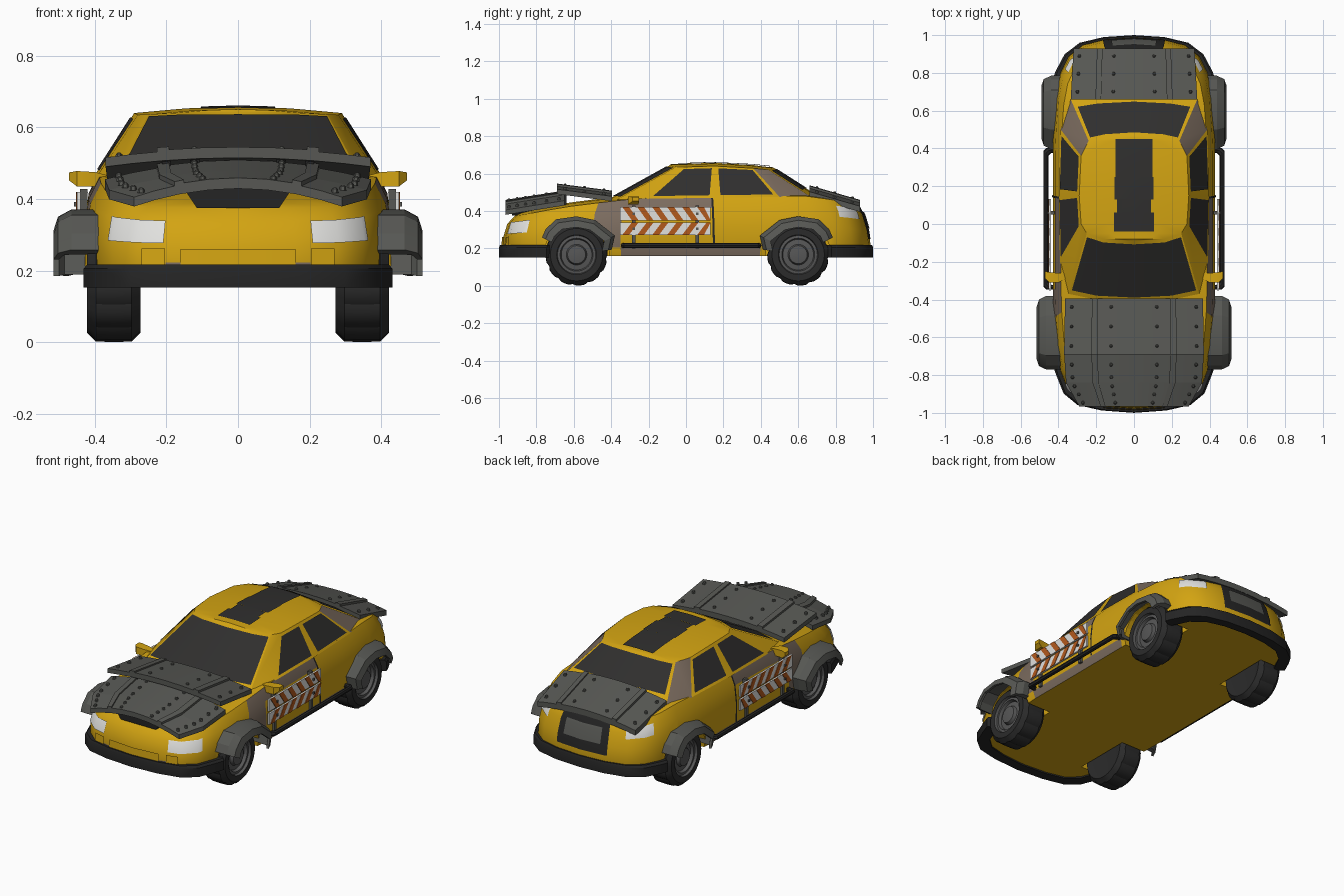
import bpy, bmesh, math
from mathutils import Vector as V

if "Cube" in bpy.data.objects:
    bpy.data.objects.remove(bpy.data.objects["Cube"])

COL = dict(yellow=(.65, .37, .006), plate_grey=(.095, .097, .088), black=(.018, .018, .018),
           glass=(.029, .028, .027), primer_taupe=(.20, .15, .115), white=(.75, .75, .73),
           orange=(.45, .10, .012), tyre=(.024, .024, .024), rim_grey=(.095, .095, .095))
M = {}
for n, c in COL.items():
    M[n] = bpy.data.materials.new(n)
    M[n].diffuse_color = (*c, 1)


def finish(bm, name, mats, mirror=False, angle=30, closed=True):
    bmesh.ops.remove_doubles(bm, verts=bm.verts, dist=.0005)
    bmesh.ops.dissolve_degenerate(bm, edges=bm.edges, dist=.0003)
    if mirror:
        bmesh.ops.mirror(bm, geom=bm.verts[:] + bm.edges[:] + bm.faces[:], axis='X', merge_dist=.0005)
    if closed:
        bmesh.ops.recalc_face_normals(bm, faces=bm.faces)
    me = bpy.data.meshes.new(name)
    bm.to_mesh(me)
    bm.free()
    for m in mats:
        me.materials.append(M[m])
    ob = bpy.data.objects.new(name, me)
    bpy.context.collection.objects.link(ob)
    bpy.ops.object.select_all(action='DESELECT')
    ob.select_set(True)
    bpy.context.view_layer.objects.active = ob
    bpy.ops.object.shade_smooth_by_angle(angle=math.radians(angle))
    return ob


def loft(bm, rows, closed=False, rule=None):
    """Skin rows of points; closed rows also get end caps."""
    g = [[bm.verts.new(p) for p in r] for r in rows]
    n = len(rows[0])
    for i in range(len(g) - 1):
        for j in range(n if closed else n - 1):
            k = (j + 1) % n
            f = bm.faces.new((g[i][j], g[i][k], g[i + 1][k], g[i + 1][j]))
            if rule:
                f.material_index = rule(i, j)
    if closed:
        bm.faces.new(g[0])
        bm.faces.new(g[-1][::-1])


def box(bm, x0, x1, y0, y1, z0, z1):
    loft(bm, [[(x, y0, z0), (x, y1, z0), (x, y1, z1), (x, y0, z1)] for x in (x0, x1)], True)


def steps(a, b):
    return [a] + [k for k in range(math.floor(a) + 1, math.ceil(b))] + [b]


def patch(name, rows, s0, s1, j0, j1, mat, off=.004):
    """Thin painted detail lying on a lofted surface, mirrored to both sides."""
    def at(s, j):
        i, k = min(int(s), len(rows) - 2), min(int(j), len(rows[0]) - 2)
        a, b = s - i, j - k
        p = [V(q) for q in (rows[i][k], rows[i][k + 1], rows[i + 1][k], rows[i + 1][k + 1])]
        return p[0].lerp(p[1], b).lerp(p[2].lerp(p[3], b), a)
    bm = bmesh.new()
    loft(bm, [[at(s, j) for j in steps(j0, j1)] for s in steps(s0, s1)])
    bmesh.ops.mirror(bm, geom=bm.verts[:] + bm.edges[:] + bm.faces[:], axis='X', merge_dist=.0005)
    bm.normal_update()
    for f in bm.faces:
        c = f.calc_center_median()
        if f.normal.dot(c - V((0, c.y * .7, .3))) < 0:
            f.normal_flip()
    bm.normal_update()
    for v, n in [(v, v.normal.copy()) for v in bm.verts]:
        v.co += n * off
    return finish(bm, name, [mat], closed=False)


def interp(tab, y):
    for (a, p), (b, q) in zip(tab, tab[1:]):
        if y <= b:
            return p + (q - p) * (y - a) / (b - a)
    return tab[-1][1]


# ---- lower body: plan outline, stacked levels, crowned deck
PLAN = [(0, -.98), (.16, -.968), (.28, -.94), (.35, -.88), (.388, -.78), (.412, -.66), (.425, -.5),
        (.43, -.35), (.43, -.15), (.43, .15), (.43, .4), (.425, .52), (.413, .68), (.39, .8),
        (.345, .89), (.27, .95), (.15, .98), (0, .99)]
SHOULDER = [(-1, .37), (-.9, .385), (-.7, .42), (-.4, .455), (-.2, .472), (.15, .48), (.7, .48), (.9, .45), (1, .43)]
LEVELS = [(0, .97, .99, .985), (.15, 1, 1, 1), (.5, 1, .995, .985), (.8, .97, .975, .96), (1, .9, .935, .93)]
body_rows = []
for x, y in PLAN:
    h = interp(SHOULDER, y)
    r = [(x * sx, y * (sf if y < 0 else sr), .16 + t * (h - .16)) for t, sx, sf, sr in LEVELS]
    tx, ty, tz = r[-1]
    body_rows.append([(0, r[0][1], .16)] + r + [(tx * .5, ty, tz + .04 * tx), (0, ty, tz + .055 * tx)])


def body_paint(i, j):
    if i == 6 and 2 <= j <= 4 or i in (7, 8) and j == 4 or 7 <= i <= 9 and j == 1:
        return 1
    return 0


bm = bmesh.new()
loft(bm, body_rows, rule=body_paint)
body = finish(bm, "body_shell", ["yellow", "primer_taupe"], True)

# ---- wheel arch cutters
WHEELS = (-.585, .60)
for wy in WHEELS:
    for s in (-1, 1):
        bpy.ops.mesh.primitive_cylinder_add(vertices=24, radius=.175, depth=.34,
                                            location=(s * .43, wy, .165), rotation=(0, math.pi / 2, 0))
        cut = bpy.context.object
        cut.name = "arch_cutter"
        cut.hide_render = True
        mod = body.modifiers.new("arch", 'BOOLEAN')
        mod.operation = 'DIFFERENCE'
        mod.object = cut
        mod.solver = 'EXACT'
        bpy.context.view_layer.objects.active = body
        bpy.ops.object.modifier_apply(modifier=mod.name)
        bpy.data.objects.remove(cut)

# ---- cabin: base ring to roof ring, crowned roof
BASE = [(0, -.41, .465), (.2, -.40, .465), (.345, -.37, .46), (.392, -.2, .465), (.398, .15, .47),
        (.388, .5, .475), (.335, .66, .48), (.2, .68, .49), (0, .69, .49)]
TOP = [(0, -.09, .642), (.16, -.08, .641), (.25, -.05, .636), (.28, 0, .635), (.29, .15, .64),
       (.28, .36, .628), (.24, .44, .62), (.15, .46, .625), (0, .47, .63)]
cab_rows = [[b, t, (t[0] * .5, t[1], t[2] + .045 * t[0]), (0, t[1], t[2] + .06 * t[0])] for b, t in zip(BASE, TOP)]
bm = bmesh.new()
loft(bm, cab_rows, rule=lambda i, j: int(i == 5 and j == 0))
finish(bm, "cabin", ["yellow", "primer_taupe"], True)

patch("windscreen", cab_rows, 0, 1.93, .07, .95, "glass")
patch("rear_window", cab_rows, 6.15, 8, .2, .94, "glass")
patch("front_side_window", cab_rows, 3.03, 3.93, .07, .92, "glass")
patch("rear_side_window", cab_rows, 4.1, 4.93, .07, .92, "glass")

# ---- painted and bolted details on the body
patch("headlight", body_rows, 1.4, 3.25, 3.1, 4.05, "white", .006)
patch("tail_light", body_rows, 13.5, 15.1, 3.65, 4.45, "white", .005)
patch("tail_panel", body_rows, 15.9, 17, 2.5, 5, "black", .004)
patch("number_plate", body_rows, 16.2, 17, 3.1, 4.2, "plate_grey", .009)
patch("grille_panel", body_rows, 0, 1, 2.2, 2.9, "yellow", .008)
patch("fog_light_cover", body_rows, 1.35, 1.9, 2.2, 2.9, "yellow", .008)
patch("primer_chip", body_rows, .9, 1.35, 2.05, 2.4, "primer_taupe", .004)
patch("door_seam", body_rows, 8.98, 9.02, 2, 5, "black", .003)

bm = bmesh.new()  # worn roof stripe
for w, ya, yb in ((.105, -.04, .06), (.09, .06, .13), (.103, .13, .25), (.098, .25, .45)):
    zz = [(-.04, .655), (0, .657), (.15, .662), (.36, .6505), (.45, .641)]
    ys = [ya, yb] if not ya < .36 < yb else [ya, .36, yb]
    loft(bm, [[(-w, y, interp(zz, y) - .003), (0, y, interp(zz, y)), (w, y, interp(zz, y) - .003)] for y in ys])
finish(bm, "roof_stripe", ["glass"])

# ---- bumpers wrap the plan outline
for name, keep in (("front_bumper", PLAN[:5] + [(.405, -.73)]), ("rear_bumper", [(.4, .77)] + PLAN[13:])):
    bm = bmesh.new()
    rows = []
    for x, y in keep:
        sy = 1.02 if y < 0 else 1.01
        rows.append([(x * 1.065, y * sy, .152), (x * 1.065, y * sy, .205), (x * 1.04, y * (sy - .005), .217),
                     (x * .93, y * .96, .217), (x * .93, y * .96, .152)])
    n = len(rows[0])
    loft(bm, rows, True)
    bm.faces.ensure_lookup_table()  # open the centre seam before mirroring
    bmesh.ops.delete(bm, geom=[f for f in bm.faces if all(abs(v.co.x) < 1e-5 for v in f.verts)], context='FACES_ONLY')
    finish(bm, name, ["black"], True)

# ---- wheels: turned profile with alternating tread lugs
PROF = [(0, -.07), (.10, -.07), (.14, -.075), (.164, -.05), (.166, 0), (.164, .05), (.14, .075), (.106, .075),
        (.102, .06), (.088, .062), (.082, .045), (.055, .048), (.048, .066), (.02, .07), (0, .07)]
for wy, wn in zip(WHEELS, ("front_wheel", "rear_wheel")):
    bm = bmesh.new()
    rows = []
    for k in range(49):
        a = 2 * math.pi * (k % 48) / 48
        lug = .955 if k % 4 == 3 else 1
        rows.append([(.347 + x, wy + r * (lug if r > .15 else 1) * math.sin(a),
                      .166 - r * (lug if r > .15 else 1) * math.cos(a)) for r, x in PROF])
    loft(bm, rows, rule=lambda i, j: int(j >= 7))
    finish(bm, wn, ["tyre", "rim_grey"], True)

# ---- bolted wheel flares
ARCH = [(-.185, .095), (-.165, .14), (-.11, .192), (0, .208), (.10, .188), (.205, .105), (.188, .03)]
for wy, d, out, name in ((WHEELS[0], 1, .515, "front_flare"), (WHEELS[1], -1, .49, "rear_flare")):
    bm = bmesh.new()
    loft(bm, [[(x, wy + d * ay * k, .163 + az * k) for x, k in
               ((.38, 1), (out - .05, 1), (out - .012, .9), (out, .72), (out - .015, .72), (out - .03, .85), (.38, .88))]
              for ay, az in ARCH], True)
    finish(bm, name, ["plate_grey"], True, 20)


# ---- riveted armour plates
def armour(name, y0, z0, y1, z1, w0, w1, drop, th=.026):
    bm = bmesh.new()

    def p(f, t, up=0):
        w = w0 + (w1 - w0) * t
        return V((f * w, y0 + (y1 - y0) * t, z0 + (z1 - z0) * t - drop * f * f + up))
    for fs, up in (((-1, -.8, -.57), 0), ((-.55, -.28, 0, .28, .55), .004), ((.57, .8, 1), 0),
                   ((-.61, -.52), .012), ((.52, .61), .012)):
        loft(bm, [[p(f, 0, up), p(f, 1, up), p(f, 1, -th), p(f, 0, -th)] for f in fs], True)
    for f in (-.9, -.33, .33, .9):
        for t in (.15, .5, .85):
            c = p(f, t, .003)
            loft(bm, [[c + V((r * math.cos(a * math.pi / 3), r * math.sin(a * math.pi / 3), h)) for a in range(6)]
                      for r, h in ((.010, -.004), (.009, .007), (.004, .011))], True)
    finish(bm, name, ["plate_grey"], angle=15)


armour("hood_armour_nose", -.965, .455, -.84, .475, .29, .36, .05)
armour("hood_armour_front", -.84, .475, -.65, .505, .36, .372, .05)
armour("hood_armour_rear", -.69, .541, -.395, .503, .37, .365, .025)
armour("trunk_armour", .66, .533, .93, .455, .335, .32, .03, .03)

bm = bmesh.new()  # dark scoop and plate stands
loft(bm, [[(-.115, y, .375), (.115, y, .375), (.155, y, .435), (-.155, y, .435)] for y in (-.93, -.8)], True)
for x in (-.2, .12, -.12, .2):
    box(bm, x - .012, x + .012, -.67, -.64, .42, .52)
    box(bm, x - .012, x + .012, .86, .88, .42, .455)
finish(bm, "hood_scoop", ["black"])

# ---- mirrors
bm = bmesh.new()
loft(bm, [[(x, y0, z0), (x, y1, z0), (x, y1, z1), (x, y0, z1)] for x, y0, y1, z0, z1 in
          ((.36, -.29, -.26, .448, .465), (.40, -.31, -.26, .435, .475), (.45, -.31, -.255, .435, .478),
           (.472, -.285, -.25, .452, .474))], True)
finish(bm, "door_mirror", ["yellow"], True)

# ---- road barrier boards on the doors
boards, stripes, posts = bmesh.new(), bmesh.new(), bmesh.new()
for z0, z1, d in ((.35, .42, -1), (.272, .338, 1)):
    box(boards, .44, .45, -.352, .132, z0, z1)
    for k in range(6):
        y = -.315 + k * .08
        q = [(y - d * .025, z0), (y - d * .025 + .036, z0), (y + d * .025 + .036, z1), (y + d * .025, z1)]
        loft(stripes, [[(x, min(a, .132), b) for a, b in q] for x in (.449, .453)], True)
for y in (-.28, .06):
    box(posts, .42, .442, y - .01, y + .01, .2, .428)
    for z in (.385, .305):
        box(posts, .45, .458, y - .006, y + .006, z - .006, z + .006)
finish(boards, "barrier_board", ["white"], True)
finish(stripes, "barrier_stripes", ["orange"], True)
finish(posts, "barrier_post", ["plate_grey"], True)

# ---- side rails
bm = bmesh.new()
PATH = [(.41, -.335), (.45, -.335), (.466, -.32), (.466, .375), (.45, .39), (.41, .39)]
loft(bm, [[(x + .013 * math.cos(a * math.pi / 4) * (1 if abs(y) > -1 else 0),
            y + (.013 if y > 0 else -.013) * math.cos(a * math.pi / 4),
            .215 + .014 * math.sin(a * math.pi / 4)) for a in (range(8))] for x, y in PATH], True)
finish(bm, "side_rail", ["black"], True)

for m in bpy.data.materials:
    if m.users and not m.is_grease_pencil:
        m.use_nodes = True
        m.node_tree.nodes["Principled BSDF"].inputs["Base Color"].default_value = m.diffuse_color
